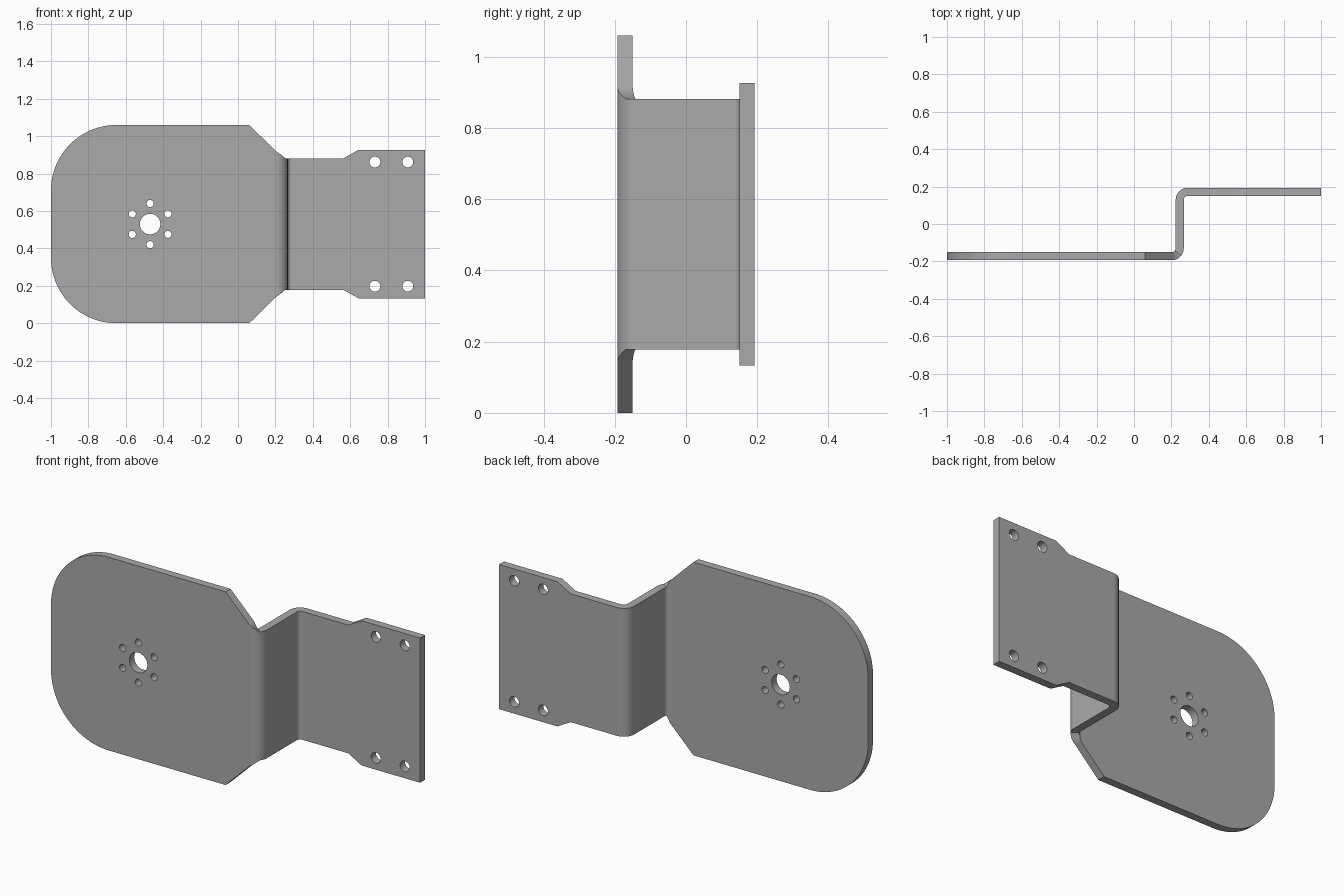
import bpy
import bmesh
from math import sin, cos, pi, radians
from mathutils import Matrix, Vector

cube = bpy.data.objects.get("Cube")
if cube:
    bpy.data.objects.remove(cube, do_unlink=True)

MID = 0.53                  # height of the symmetry line
DEPTH = 0.193               # half of the overall depth
INNER, OUTER = 0.02, 0.063  # bend radii, their difference is the sheet thickness
BEND_Y = DEPTH - OUTER
NECK = 0.352                # half height of the narrow part
ROUND = 0.35                # corner radius of the large plate
STEPS = 12

steel = bpy.data.materials.new("Grey steel")
steel.use_nodes = True
grey = (0.4, 0.4, 0.4, 1)
steel.diffuse_color = grey
steel.node_tree.nodes["Principled BSDF"].inputs["Base Color"].default_value = grey

# Stations along the sheet: front point, back point, half height
stations = []


def flat(x, side, half):
    y = side * BEND_Y
    near, far = (-OUTER, -INNER) if side < 0 else (INNER, OUTER)
    stations.append((Vector((x, y + near)), Vector((x, y + far)), half))


# Large plate with rounded end and tapered shoulder
for i in range(2 * STEPS + 1):
    t = i / (2 * STEPS) * pi / 2
    flat(-1 + ROUND * (1 - cos(t)), -1, MID - ROUND + ROUND * sin(t))
flat(0.06, -1, MID)

# Two opposite bends joined by the web
for i in range(STEPS + 1):
    a = i / STEPS * pi / 2
    c, d = Vector((0.203, -BEND_Y)), Vector((sin(a), -cos(a)))
    half = max(NECK, 0.39 - (0.39 - NECK) * a / radians(50))
    stations.append((c + d * OUTER, c + d * INNER, half))
for i in range(STEPS + 1):
    a = i / STEPS * pi / 2
    c, d = Vector((0.203 + OUTER + INNER, BEND_Y)), Vector((-cos(a), sin(a)))
    stations.append((c + d * INNER, c + d * OUTER, NECK))

# Small mounting plate
flat(0.565, 1, NECK)
flat(0.645, 1, 0.397)
flat(1, 1, 0.397)

# Loft the sheet through the stations
bm = bmesh.new()
rings = []
for front, back, half in stations:
    rings.append([bm.verts.new((p.x, p.y, MID + s * half))
                  for p, s in ((front, -1), (back, -1), (back, 1), (front, 1))])
for a, b in zip(rings, rings[1:]):
    for k in range(4):
        n = (k + 1) % 4
        bm.faces.new((a[k], a[n], b[n], b[k]))
bm.faces.new(rings[0])
bm.faces.new(rings[-1][::-1])
bmesh.ops.dissolve_limit(bm, angle_limit=radians(0.5), verts=bm.verts, edges=bm.edges)
bmesh.ops.recalc_face_normals(bm, faces=bm.faces)


def add_object(name, bm):
    mesh = bpy.data.meshes.new(name)
    bm.to_mesh(mesh)
    bm.free()
    mesh.materials.append(steel)
    obj = bpy.data.objects.new(name, mesh)
    bpy.context.collection.objects.link(obj)
    return obj


bracket = add_object("bent_bracket", bm)

# Holes: hub bore, ring of six, four mounting holes
HUB_X = -0.47
holes = [(HUB_X, MID, 0.055)]
for i in range(6):
    a = pi / 2 + i * pi / 3
    holes.append((HUB_X + 0.11 * cos(a), MID + 0.11 * sin(a), 0.019))
holes += [(x, MID + s * 0.332, 0.029) for x in (0.732, 0.908) for s in (-1, 1)]

bm = bmesh.new()
for x, z, r in holes:
    bmesh.ops.create_cone(bm, cap_ends=True, segments=32, radius1=r, radius2=r, depth=1,
                          matrix=Matrix.Translation((x, 0, z)) @ Matrix.Rotation(pi / 2, 4, "X"))
cutter = add_object("hole_cutter", bm)
cutter.hide_render = True

bpy.ops.object.select_all(action="DESELECT")
bracket.select_set(True)
bpy.context.view_layer.objects.active = bracket
cut = bracket.modifiers.new("Holes", "BOOLEAN")
cut.operation = "DIFFERENCE"
cut.solver = "EXACT"
cut.object = cutter
bpy.ops.object.modifier_apply(modifier=cut.name)
bpy.data.objects.remove(cutter, do_unlink=True)

# Smooth bends and holes, crisp sheet edges
bpy.ops.object.shade_smooth_by_angle(angle=radians(30))
weighted = bracket.modifiers.new("Flat faces", "WEIGHTED_NORMAL")
weighted.keep_sharp = True
